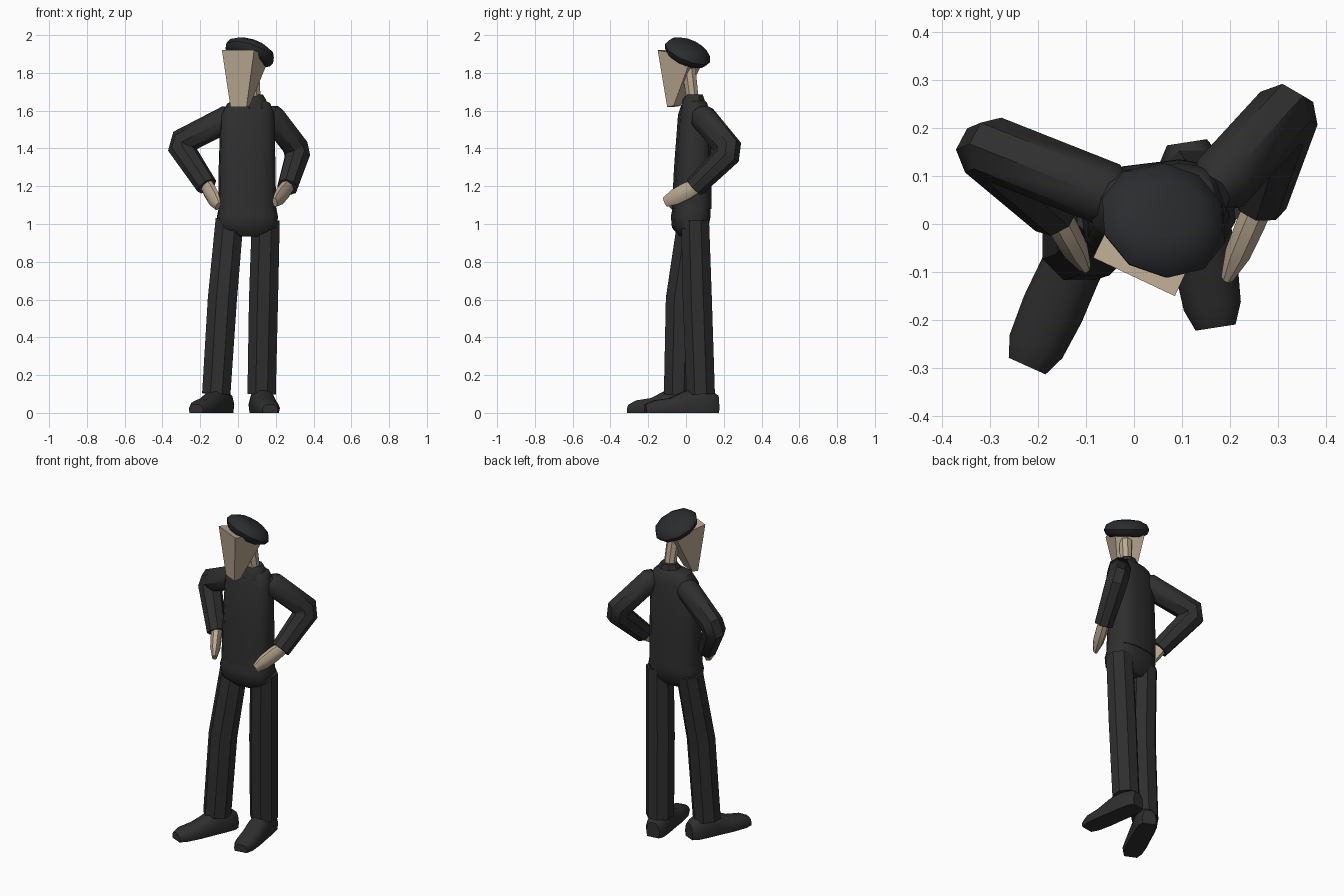
import bpy, math
from math import cos, sin, pi, radians
from mathutils import Vector, Matrix

if "Cube" in bpy.data.objects:
    bpy.data.objects.remove(bpy.data.objects["Cube"])


def material(name, rgb):
    m = bpy.data.materials.new(name)
    m.diffuse_color = (*rgb, 1)
    m.use_nodes = True
    m.node_tree.nodes["Principled BSDF"].inputs["Base Color"].default_value = m.diffuse_color
    return m


DARK = material("dark_cloth", (0.028, 0.028, 0.028))
CAP = material("cap_cloth", (0.024, 0.025, 0.028))
SKIN = material("skin", (0.50, 0.40, 0.29))


def skin(name, rings, mat, smooth=40):
    """Join equal-sized rings of points into a closed skin."""
    n = len(rings[0])
    verts = [tuple(p) for r in rings for p in r]
    faces = [(k * n + i, k * n + (i + 1) % n, (k + 1) * n + (i + 1) % n, (k + 1) * n + i)
             for k in range(len(rings) - 1) for i in range(n)]
    faces += [tuple(reversed(range(n))), tuple(range(len(verts) - n, len(verts)))]
    me = bpy.data.meshes.new(name)
    me.from_pydata(verts, [], faces)
    me.materials.append(mat)
    ob = bpy.data.objects.new(name, me)
    bpy.context.collection.objects.link(ob)
    bpy.context.view_layer.objects.active = ob
    ob.select_set(True)
    bpy.ops.object.mode_set(mode='EDIT')
    bpy.ops.mesh.select_all(action='SELECT')
    bpy.ops.mesh.normals_make_consistent(inside=False)
    bpy.ops.object.mode_set(mode='OBJECT')
    if smooth:
        bpy.ops.object.shade_smooth_by_angle(angle=radians(smooth))
    ob.select_set(False)
    return ob


def oval(rx, ry, n=8, power=1.0):
    def f(c):
        return math.copysign(abs(c) ** power, c)
    angs = [2 * pi * (i + 0.5) / n for i in range(n)]
    k = 1 / cos(pi / n) if power == 1 else 1 / cos(pi / n) ** power
    return [(rx * k * f(cos(a)), ry * k * f(sin(a))) for a in angs]


def stack(name, levels, mat, rot=0, n=12, power=0.7, smooth=40):
    """Horizontal oval rings: (z, cx, cy, rx, ry)."""
    turn = Matrix.Rotation(radians(rot), 3, 'Z')
    return skin(name, [[turn @ Vector((x, y, 0)) + Vector((cx, cy, z))
                        for x, y in oval(rx, ry, n, power)]
                       for z, cx, cy, rx, ry in levels], mat, smooth)


def tube(name, pts, radii, mat, ref, n=8):
    """Mitred tube along a path; radii are (across, along ref)."""
    pts = [Vector(p) for p in pts]
    ref = Vector(ref)
    rings = []
    for i, p in enumerate(pts):
        d0 = (p - pts[i - 1]).normalized() if i else (pts[1] - p).normalized()
        d1 = (pts[i + 1] - p).normalized() if i < len(pts) - 1 else d0
        t = (d0 + d1).normalized()
        u = t.cross(ref).normalized()
        v = u.cross(t)
        a, b = radii[i]
        a /= max(0.7, t.dot(d0))
        rings.append([p + u * x + v * y for x, y in oval(a, b, n)])
    return skin(name, rings, mat)


# Torso, collar and hips
stack("torso", [(1.08, .048, .03, .150, .098), (1.3, .048, .035, .147, .092),
                (1.58, .05, .042, .140, .078), (1.64, .058, .045, .110, .062),
                (1.655, .07, .045, .07, .05)], DARK, rot=7)
stack("collar", [(1.61, .085, .04, .075, .065), (1.66, .085, .04, .06, .055),
                 (1.685, .085, .045, .045, .042)], DARK, rot=7, n=8, power=1)
stack("hips", [(.935, .055, .025, .09, .055), (.98, .053, .022, .150, .09),
               (1.04, .05, .025, .158, .098), (1.10, .05, .03, .146, .092)], DARK, rot=7)

# Arms: shoulder, blunt elbow, wrist, then a flat hand on the hip
ARMS = {
    "right": ((-.05, .06, 1.56), (-.315, .165, 1.425), (-.165, .025, 1.20), (-.105, -.085, 1.095)),
    "left": ((.18, .085, 1.57), (.322, .24, 1.385), (.262, .045, 1.195), (.195, -.11, 1.115)),
}
for side, joints in ARMS.items():
    s, e, w, h = map(Vector, joints)
    d1, d2 = (e - s).normalized(), (w - e).normalized()
    tube(side + "_arm", [s - d1 * .035, s, e - d1 * .035, e + d2 * .035, w],
         [(.04, .04), (.066, .062), (.064, .062), (.062, .062), (.053, .052)],
         DARK, d1.cross(d2))
    d3 = h - w
    tube(side + "_hand", [w - d3 * .1, w + d3 * .25, w + d3 * .65, h],
         [(.03, .038), (.03, .044), (.027, .042), (.013, .026)], SKIN, (0, 0, 1))

# Legs: hip, knee, ankle
LEGS = {
    "right": [(-.045, .03, 1.02), (-.083, -.03, .6), (-.115, -.042, .1)],
    "left": [(.147, .048, 1.02), (.135, .06, .6), (.125, .078, .1)],
}
for side, path in LEGS.items():
    tube(side + "_leg", path, [(.074, .074), (.077, .077), (.075, .075)], DARK, (0, 1, 0))

# Shoes: sections from heel to toe (distance, half width, height)
SECTIONS = [(0, .042, .09), (.03, .060, .112), (.10, .064, .135), (.18, .064, .115),
            (.26, .066, .078), (.345, .060, .066), (.39, .042, .045)]
for side, heel, toe in (("right", (-.062, .06), (-.222, -.295)),
                        ("left", (.11, .17), (.170, -.217))):
    o = Vector((*heel, 0))
    f = (Vector((*toe, 0)) - o).normalized()
    r = Vector((f.y, -f.x, 0))
    rings = []
    for d, w, h in SECTIONS:
        prof = [(-w * .9, 0), (w * .9, 0), (w, .4 * h), (.8 * w, .8 * h), (.4 * w, h),
                (-.4 * w, h), (-.8 * w, .8 * h), (-w, .4 * h)]
        rings.append([o + f * d + r * x + Vector((0, 0, z)) for x, z in prof])
    skin(side + "_shoe", rings, DARK)

# Neck
tube("neck", [(.085, .04, 1.60), (.085, .03, 1.70), (.075, .015, 1.82)],
     [(.036, .036), (.033, .033), (.036, .036)], SKIN, (0, 1, 0))

# Head: tapered wedge, turned to the figure's right
skin("head", [
    [(-.04, -.062, 1.62), (.045, -.10, 1.62), (.062, -.066, 1.625), (-.023, -.03, 1.625)],
    [(-.085, -.07, 1.92), (.085, -.15, 1.92), (.168, .03, 1.885), (0, .105, 1.885)],
], SKIN, smooth=0)

# Flat cap tilted to the back left
normal = Vector((.34, .42, 1)).normalized()
tilt = Vector((0, 0, 1)).rotation_difference(normal).to_matrix()
centre = Vector((.062, .008, 1.905))
skin("cap", [[tilt @ Vector((x, y, h)) + centre for x, y in oval(r, r * .93, 10)]
             for h, r in ((-.04, .095), (-.025, .120), (.0, .132), (.03, .118),
                          (.052, .075), (.058, .03))], CAP)
